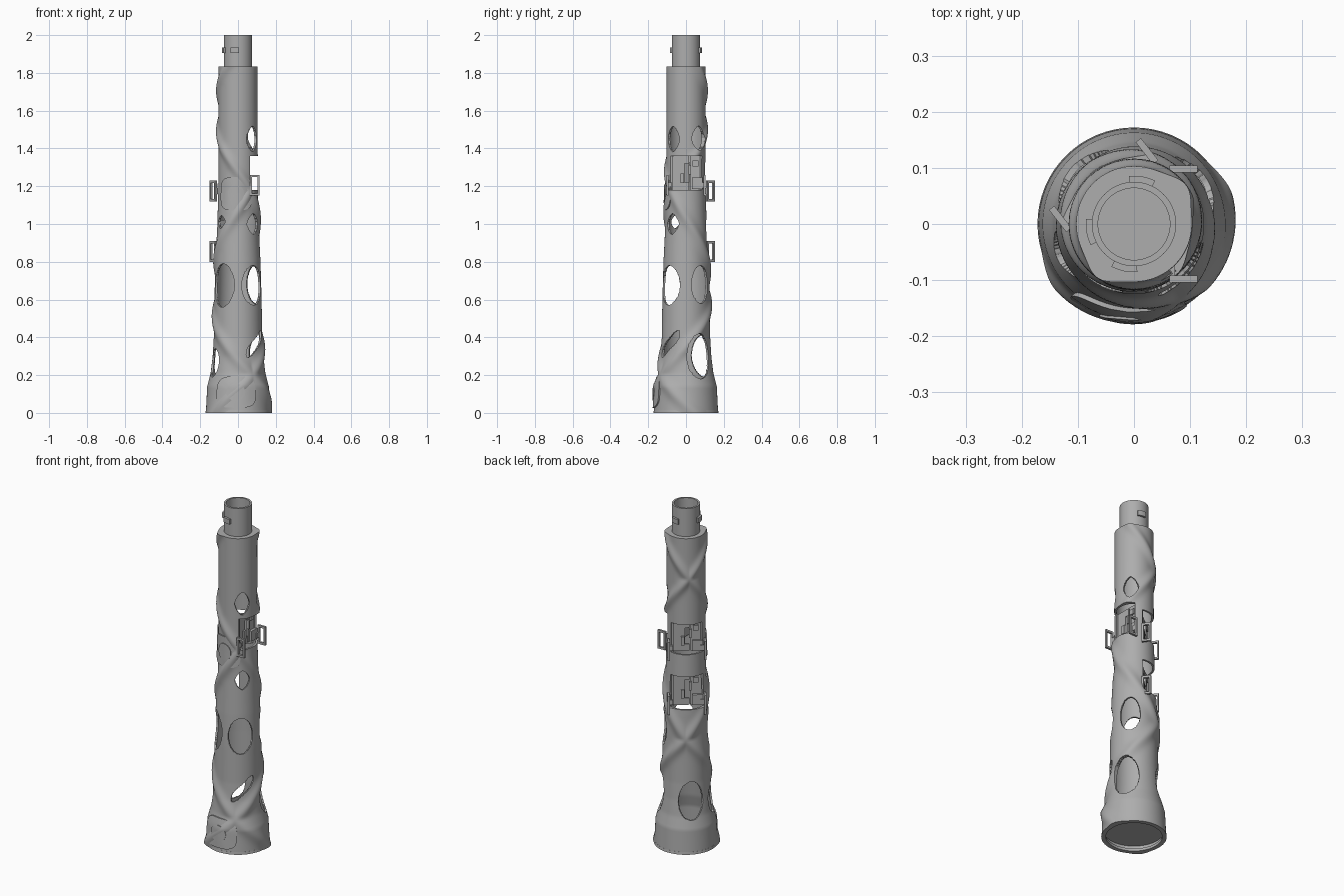
import bpy, bmesh, math
from mathutils import Vector, Matrix

cube = bpy.data.objects.get("Cube")
if cube:
    bpy.data.objects.remove(cube)

grey = bpy.data.materials.new("plain grey")
grey.use_nodes = True
grey.diffuse_color = (0.42, 0.42, 0.42, 1)
grey.node_tree.nodes["Principled BSDF"].inputs["Base Color"].default_value = grey.diffuse_color

# Heights against body radius, and heights against the turn of the ridges
PROFILE = [(0, .17), (.14, .163), (.21, .145), (.3, .134), (.4, .128), (.6, .125),
           (.8, .119), (1, .109), (1.2, .104), (1.835, .103)]
TURN = [(0, -78), (.2, 0), (.66, 180), (1.18, 360), (1.6, 540), (1.835, 640)]
WALL, TOP = .011, 1.835


def lookup(table, z):
    for (z0, v0), (z1, v1) in zip(table, table[1:]):
        if z <= z1:
            return v0 + (v1 - v0) * (z - z0) / (z1 - z0)
    return table[-1][1]


def polar(a, z, r):
    t = math.radians(a)
    return Vector((r * math.sin(t), -r * math.cos(t), z))


def surface(a, z):
    """Body radius with two crossing spiral ridges."""
    centre, turn, bump = 28 + 10 * z, lookup(TURN, z), 0
    for way in (-1, 1):
        d = (a - centre - way * turn + 180) % 360 - 180
        bump = max(bump, math.exp(-(d / 17) ** 2))
    return lookup(PROFILE, z) + .013 * bump


def finish(bm, name, smooth=True):
    bmesh.ops.recalc_face_normals(bm, faces=bm.faces)
    mesh = bpy.data.meshes.new(name)
    bm.to_mesh(mesh)
    bm.free()
    mesh.materials.append(grey)
    ob = bpy.data.objects.new(name, mesh)
    bpy.context.collection.objects.link(ob)
    if smooth:
        bpy.ops.object.select_all(action='DESELECT')
        ob.select_set(True)
        bpy.context.view_layer.objects.active = ob
        bpy.ops.object.shade_smooth_by_angle(angle=math.radians(35))
    return ob


def bridge(bm, one, two):
    n = len(one)
    for i in range(n):
        j = (i + 1) % n
        bm.faces.new((one[i], one[j], two[j], two[i]))


def lathe(name, points, closed=True, steps=64):
    bm = bmesh.new()
    rings = [[bm.verts.new(polar(360 * i / steps, z, r)) for i in range(steps)] for r, z in points]
    for one, two in zip(rings, rings[1:]):
        bridge(bm, one, two)
    if closed:
        bridge(bm, rings[-1], rings[0])
    else:
        bm.faces.new(rings[0])
        bm.faces.new(rings[-1])
    return finish(bm, name)


# Hollow body
bm = bmesh.new()
STEPS, ROWS = 144, 170
heights = [TOP * k / ROWS for k in range(ROWS + 1)]
angles = [360 * i / STEPS for i in range(STEPS)]
rings = [[bm.verts.new(polar(a, z, surface(a, z))) for a in angles] for z in heights]
rings += [[bm.verts.new(polar(a, z, lookup(PROFILE, z) - WALL)) for a in angles]
          for z in reversed(heights)]
for k, ring in enumerate(rings):
    bridge(bm, ring, rings[(k + 1) % len(rings)])
body = finish(bm, "body_shell", False)


def outline(a, z, da, dz, power, slant=0, n=48):
    """Rounded (high power) to diamond (power 1) outline in angle and height."""
    pts = []
    for i in range(n):
        c, s = math.cos(math.tau * i / n), math.sin(math.tau * i / n)
        u = math.copysign(abs(c) ** (2 / power), c)
        v = math.copysign(abs(s) ** (2 / power), s)
        pts.append((a + da * u, z + dz * v + slant * u))
    return pts


# Openings: angle, height, half angle, half height, power, slant
OPENINGS = [(42, .675, 33, .105, 1.9, 0), (-42, .675, 33, .115, 1.9, 0), (130, .68, 26, .1, 2, 0),
            (122, .3, 30, .12, 1.9, 0), (47, .365, 28, .035, 3, .055), (-133, .3, 30, .11, 1.9, 0),
            (-66, .265, 19, .075, 1.9, 0), (48, 1, 22, .055, 1.5, 0), (-55, 1.01, 18, .035, 1.4, 0),
            (48, 1.45, 23, .068, 1.5, 0), (130, 1.455, 23, .065, 1.5, 0)]
# Equipment bays: angle, bottom, top
BAYS = [(90, 1.18, 1.36), (-142, 1.15, 1.325), (-142, .83, 1.02)]

bm = bmesh.new()
shapes = [outline(*o) for o in OPENINGS]
for a, low, high in BAYS:
    span = [a + 53 * (i / 10 - 1) for i in range(21)]
    shapes.append([(s, low) for s in span] + [(s, high) for s in reversed(span)])
for pts in shapes:
    inner = [bm.verts.new(polar(a, z, .06)) for a, z in pts]
    outer = [bm.verts.new(polar(a, z, .32)) for a, z in pts]
    bridge(bm, inner, outer)
    bm.faces.new(inner)
    bm.faces.new(outer)
bmesh.ops.triangulate(bm, faces=bm.faces)
cutter = finish(bm, "opening_cutter", False)
cut = body.modifiers.new("openings", 'BOOLEAN')
cut.object, cut.operation, cut.solver = cutter, 'DIFFERENCE', 'EXACT'
bpy.context.view_layer.objects.active = body
body.select_set(True)
bpy.ops.object.modifier_apply(modifier="openings")
bpy.data.objects.remove(cutter)
bpy.ops.object.select_all(action='DESELECT')
body.select_set(True)
bpy.ops.object.shade_smooth_by_angle(angle=math.radians(35))

# Top ledge, collar and base
lathe("top_ledge", [(.07, TOP - .015), (.1, TOP - .015), (.1, TOP), (.07, TOP)])
lathe("top_collar", [(.064, TOP - .02), (.075, TOP - .02), (.075, 2), (.064, 2)])
lathe("collar_floor", [(.067, TOP - .014), (.067, TOP - .004)], False)
lathe("base_floor", [(.161, .035), (.159, .05)], False)
lathe("base_rim", [(.148, 0), (.172, 0), (.17, .015), (.148, .015)])


def patch(name, pts, z_mid, a_mid, lift):
    """Thin plate that follows the body."""
    bm = bmesh.new()
    rings = []
    for s in (.12, .4, .7, 1, 1):
        drop = .009 if len(rings) == 4 else 0
        rings.append([bm.verts.new(polar(a_mid + s * (a - a_mid), z_mid + s * (z - z_mid),
                      lookup(PROFILE, z_mid + s * (z - z_mid)) + lift - drop)) for a, z in pts])
    for one, two in zip(rings, rings[1:]):
        bridge(bm, one, two)
    bm.faces.new(rings[0])
    finish(bm, name)


for label, a, z, da, dz in (("lower", -4, .11, 37, .083), ("upper", -6, 1.16, 48, .088)):
    patch(label + "_front_plate", outline(a, z, da, dz, 3.5), z, a, .008)
    patch(label + "_front_disc", outline(a, z, da * .45, dz * .55, 2), z, a, .012)

# Locking lugs on the collar
for i, a in enumerate((-12, 170, -80)):
    bm = bmesh.new()
    loops = []
    for k in range(9):
        t = a + 16 * (k / 4 - 1)
        loops.append([bm.verts.new(polar(t, z, r)) for r, z in
                      ((.072, 1.905), (.086, 1.905), (.086, 1.935), (.072, 1.935))])
    for one, two in zip(loops, loops[1:]):
        bridge(bm, one, two)
    bm.faces.new(loops[0])
    bm.faces.new(loops[-1])
    finish(bm, f"collar_lug_{i + 1}", False)


def boxes(name, angle, z0, parts):
    """Boxes as (side, outward, up) centre and size, turned to face an angle."""
    bm = bmesh.new()
    t = math.radians(angle)
    turn = Matrix(((math.cos(t), math.sin(t), 0), (math.sin(t), -math.cos(t), 0), (0, 0, 1)))
    for (u, n, z), size in parts:
        made = bmesh.ops.create_cube(bm, size=1)["verts"]
        for v in made:
            v.co = turn @ (Vector((u, n, z + z0)) + v.co * Vector(size))
    finish(bm, name, False)


# Bay boards, their parts and the side loops
for i, (a, low, high) in enumerate(BAYS):
    h = high - low
    boxes(f"bay_board_{i + 1}", a, low, [
        ((-.045, .045, h / 2), (.075, .012, h)),
        ((.055, .045, h / 2), (.065, .012, h)),
        ((0, .045, .02), (.03, .012, .04)),
        ((0, .045, h - .02), (.03, .012, .04))])
    boxes(f"bay_parts_{i + 1}", a, low, [
        ((.06, .056, .035), (.055, .02, .06)),
        ((.02, .054, h * .6), (.012, .014, .05)),
        ((-.02, .054, h * .35), (.02, .014, .05)),
        ((.05, .054, h * .78), (.03, .012, .03)),
        ((-.075, .054, h / 2), (.012, .016, h))])
    for side, u in (("first", -.098), ("second", .098)):
        boxes(f"{side}_side_loop_{i + 1}", a, low - .03, [
            ((u, .088, .006), (.012, .05, .012)),
            ((u, .088, .104), (.012, .05, .012)),
            ((u, .108, .055), (.012, .01, .11)),
            ((u, .068, .055), (.012, .01, .11)),
            ((u * .9, .068, .055), (.03, .01, .03))])
